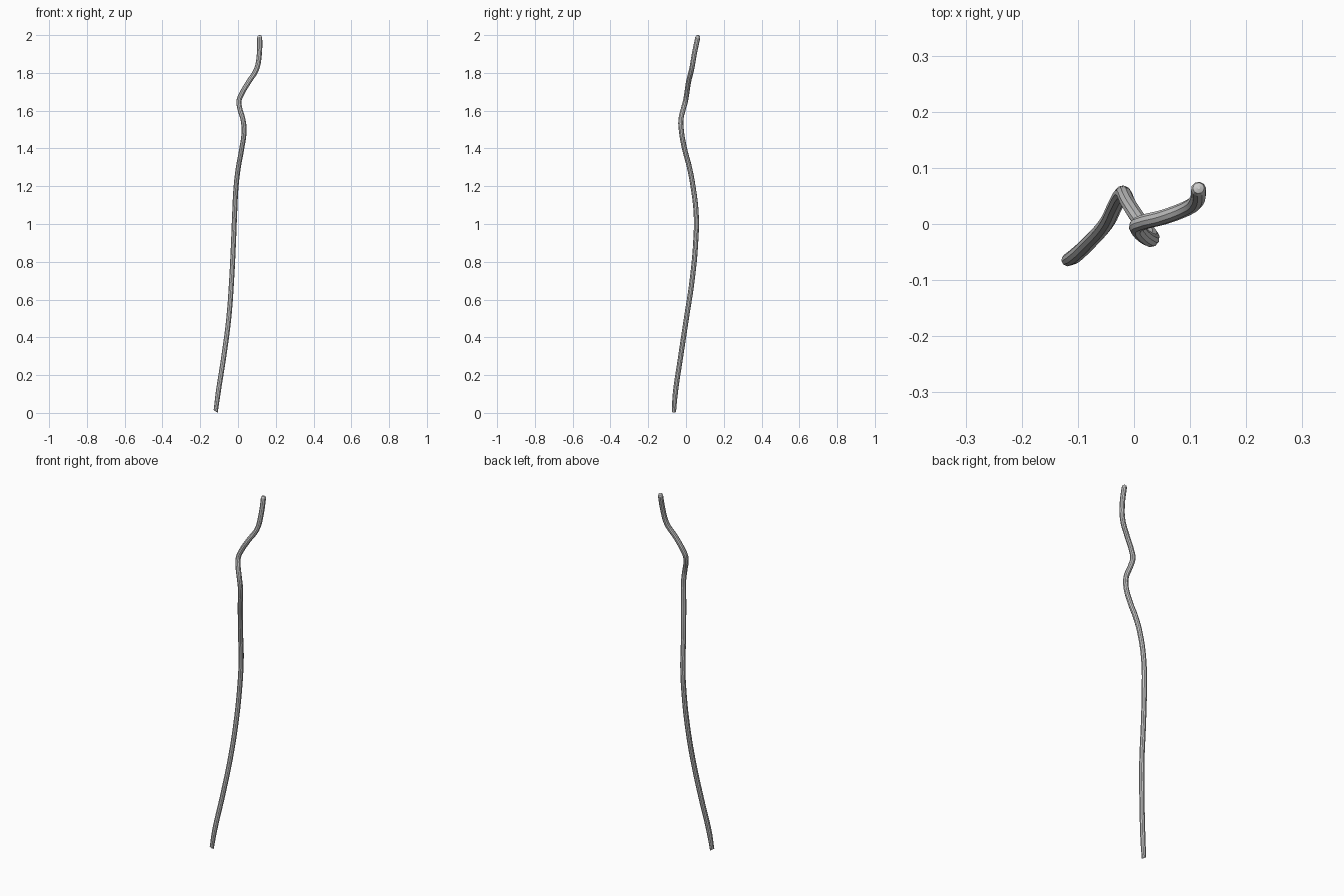
import bpy

if "Cube" in bpy.data.objects:
    bpy.data.objects.remove(bpy.data.objects["Cube"])

# Centre line of the stick: x, y, z
path = [(-.118, -.064, .008), (-.106, -.057, .1), (-.075, -.028, .3), (-.049, .002, .5),
        (-.034, .032, .7), (-.024, .051, .9), (-.018, .054, 1.05), (-.010, .037, 1.2),
        (.002, .018, 1.3), (.020, -.008, 1.4), (.032, -.024, 1.49), (.027, -.027, 1.55),
        (.010, -.014, 1.61), (.005, -.003, 1.65), (.020, .004, 1.69), (.055, .013, 1.75),
        (.098, .030, 1.82), (.113, .044, 1.90), (.115, .062, 1.986),
        (.115, .064, 1.996), (.115, .065, 2.0)]
# Thickness factor: full along the stick, domed at the top, slightly pinched at the foot
radii = [.85] + [1.0] * 18 + [.75, .2]

curve = bpy.data.curves.new("stick", "CURVE")
curve.dimensions = "3D"
curve.bevel_depth = 0.0135
curve.bevel_resolution = 3
curve.resolution_u = 6
curve.use_fill_caps = True
spline = curve.splines.new("BEZIER")
spline.bezier_points.add(len(path) - 1)
for p, co, r in zip(spline.bezier_points, path, radii):
    p.co = co
    p.radius = r
    p.handle_left_type = p.handle_right_type = "AUTO"

stick = bpy.data.objects.new("stick", curve)
bpy.context.collection.objects.link(stick)
bpy.context.view_layer.objects.active = stick
stick.select_set(True)
bpy.ops.object.convert(target="MESH")
bpy.ops.object.shade_smooth_by_angle()

# Small pointed, slanted foot: pull one side of the lowest ring down to the floor
verts = bpy.context.object.data.vertices
for v in verts:
    if v.co.z < 0.02:
        v.co.z = max(0.0, v.co.z - 0.5 * (v.co.x + 0.118))
